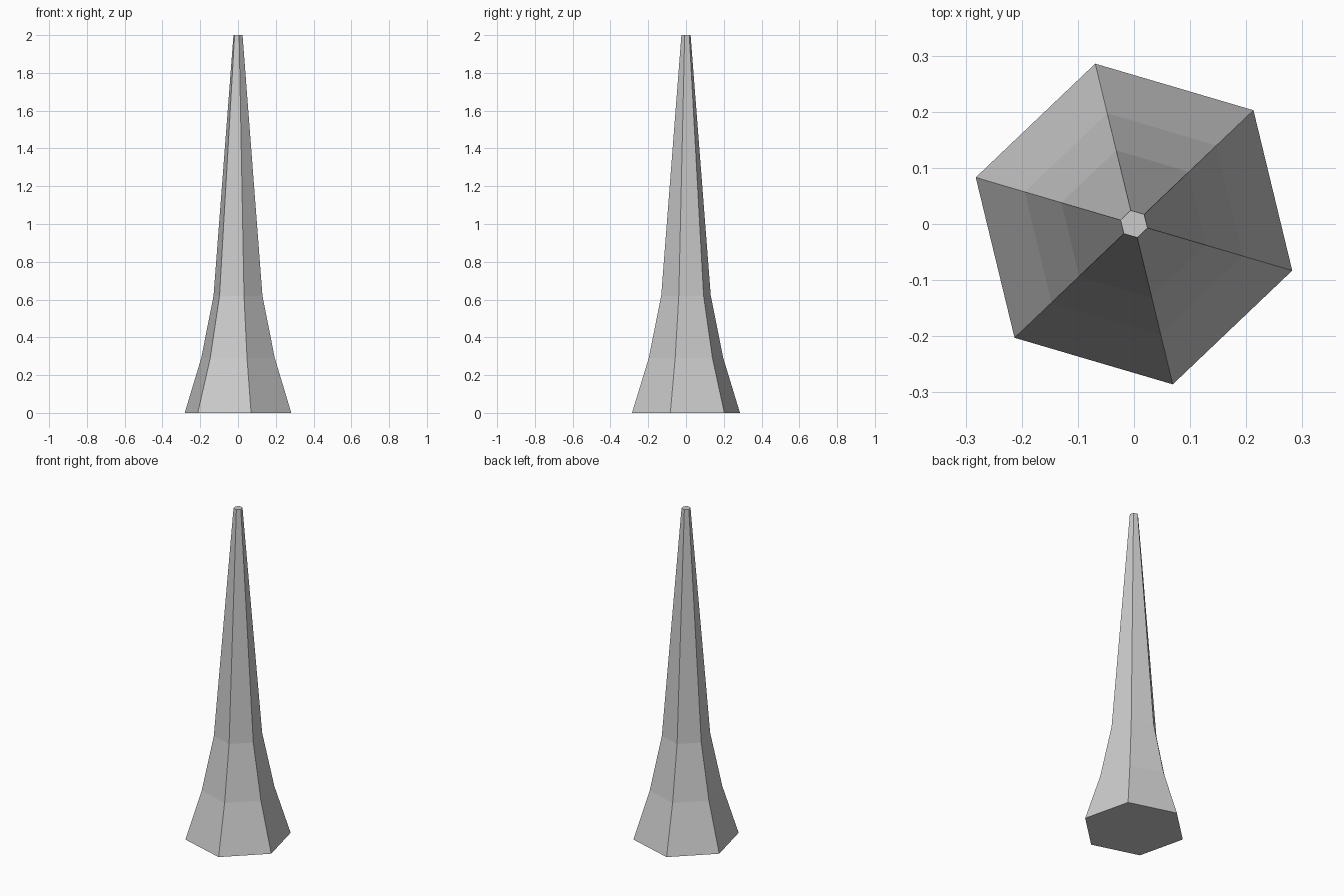
import bpy, bmesh
from math import cos, sin, radians

if "Cube" in bpy.data.objects:
    bpy.data.objects.remove(bpy.data.objects["Cube"])

# Flared six-sided spike: (height, radius) profile
PROFILE = [(0.0, 0.294), (0.29, 0.203), (0.62, 0.135), (2.0, 0.025)]
SIDES = 6
TURN = radians(43.6)

bm = bmesh.new()
rings = []
for z, r in PROFILE:
    angles = [TURN + radians(360 / SIDES) * i for i in range(SIDES)]
    rings.append([bm.verts.new((r * cos(a), r * sin(a), z)) for a in angles])

# Side walls
for low, high in zip(rings, rings[1:]):
    for i in range(SIDES):
        j = (i + 1) % SIDES
        bm.faces.new((low[i], low[j], high[j], high[i]))

# Bottom and top caps
bm.faces.new(rings[0][::-1])
bm.faces.new(rings[-1])

mesh = bpy.data.meshes.new("spike")
bm.to_mesh(mesh)
bm.free()
spike = bpy.data.objects.new("spike", mesh)
bpy.context.collection.objects.link(spike)
